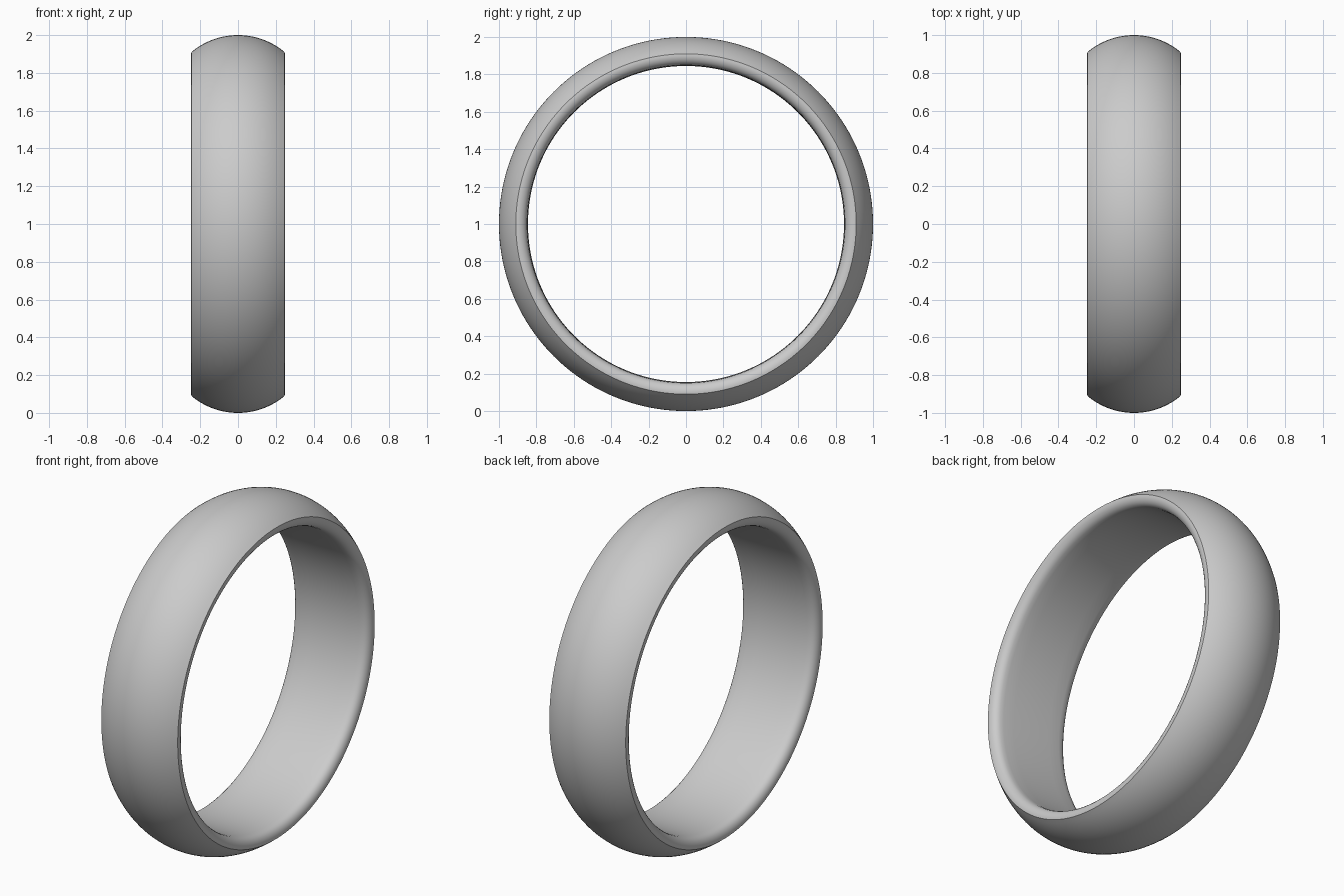
import bpy, bmesh, math

if "Cube" in bpy.data.objects:
    bpy.data.objects.remove(bpy.data.objects["Cube"])

OUTER, INNER, HALF_W = 1.0, 0.845, 0.247
SEGMENTS = 160

# Half cross-section (x, radius): domed outside, rounded rim, plain bore
dome_r = 0.384
half = []
for i in range(13):
    x = HALF_W * i / 12
    half.append((x, OUTER - dome_r + math.sqrt(dome_r ** 2 - x ** 2)))
half += [(0.248, 0.900), (0.247, 0.889), (0.243, 0.877), (0.236, 0.866),
         (0.226, 0.857), (0.212, 0.851), (0.190, 0.848), (0.120, 0.846), (0.0, INNER)]

# Mirror to the other side for a closed loop
profile = half + [(-x, r) for x, r in half[-2:0:-1]]

# Revolve around the x axis
bm = bmesh.new()
rings = []
for s in range(SEGMENTS):
    a = 2 * math.pi * s / SEGMENTS
    rings.append([bm.verts.new((x, r * math.cos(a), 1 + r * math.sin(a))) for x, r in profile])
n = len(profile)
for s in range(SEGMENTS):
    p, q = rings[s], rings[(s + 1) % SEGMENTS]
    for i in range(n):
        j = (i + 1) % n
        bm.faces.new((p[i], p[j], q[j], q[i]))
bmesh.ops.recalc_face_normals(bm, faces=bm.faces)

mesh = bpy.data.meshes.new("ring_band")
bm.to_mesh(mesh)
bm.free()
band = bpy.data.objects.new("ring_band", mesh)
bpy.context.collection.objects.link(band)
bpy.context.view_layer.objects.active = band
band.select_set(True)
bpy.ops.object.shade_smooth_by_angle(angle=math.radians(40))
